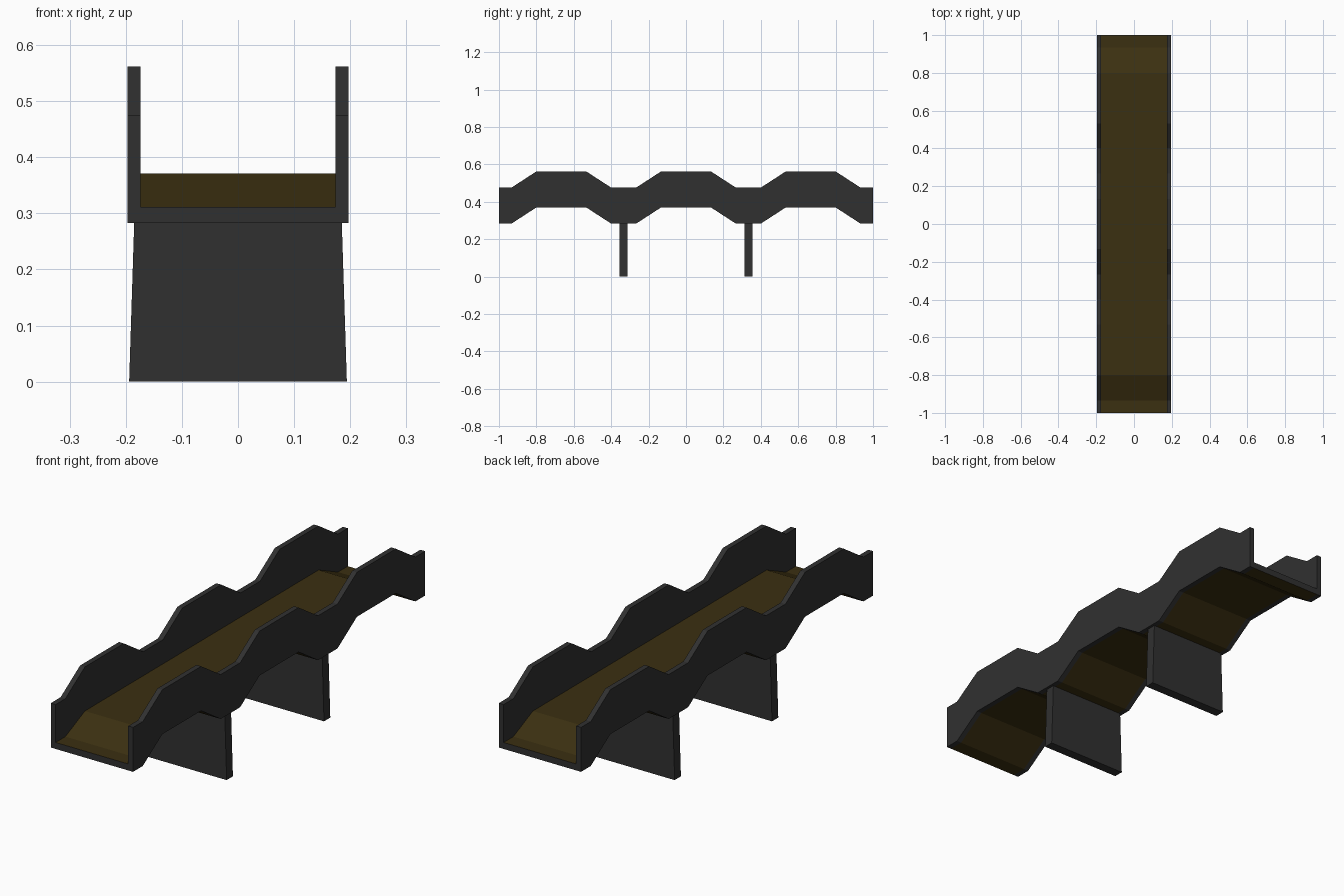
import bpy, bmesh

if "Cube" in bpy.data.objects:
    bpy.data.objects.remove(bpy.data.objects["Cube"])

def material(name, rgb):
    m = bpy.data.materials.new(name)
    m.diffuse_color = (*rgb, 1)
    m.use_nodes = True
    m.node_tree.nodes["Principled BSDF"].inputs["Base Color"].default_value = m.diffuse_color
    return m

dark = material("dark_grey", (0.030, 0.030, 0.030))
brown = material("dark_brown", (0.044, 0.029, 0.0055))

LOW, HIGH, WALL_H = 0.283, 0.3695, 0.1925
INNER, OUTER = 0.174, 0.197

# Wavy side profile: three humps along the length
wave = [(-1, LOW)]
for c in (-2 / 3, 0, 2 / 3):
    wave += [(c - 4 / 15, LOW), (c - 2 / 15, HIGH), (c + 2 / 15, HIGH), (c + 4 / 15, LOW)]
wave.append((1, LOW))

def make_object(name, bm, mats):
    bmesh.ops.recalc_face_normals(bm, faces=bm.faces)
    me = bpy.data.meshes.new(name)
    for m in mats:
        me.materials.append(m)
    # End faces of the deck take the second colour
    if len(mats) > 1:
        for f in bm.faces:
            f.material_index = 1 if abs(f.normal.y) > 0.9 else 0
    bm.to_mesh(me)
    bm.free()
    ob = bpy.data.objects.new(name, me)
    bpy.context.collection.objects.link(ob)
    return ob

def ribbon(name, bottom, top, x0, x1, mats):
    """Solid strip between two height lines sharing the same y stations."""
    bm = bmesh.new()
    rows = [[bm.verts.new(p) for p in ((x0, y, zb), (x1, y, zb), (x1, y, zt), (x0, y, zt))]
            for (y, zb), (_, zt) in zip(bottom, top)]
    for a, b in zip(rows, rows[1:]):
        for i in range(4):
            j = (i + 1) % 4
            bm.faces.new((a[i], a[j], b[j], b[i]))
    bm.faces.new(rows[0])
    bm.faces.new(rows[-1])
    return make_object(name, bm, mats)

# Side walls
wall_top = [(y, z + WALL_H) for y, z in wave]
for side, x0, x1 in (("left", -OUTER, -INNER), ("right", INNER, OUTER)):
    ribbon(side + "_wall", wave, wall_top, x0, x1, [dark])

# Deck: flat walkway with ramped ends, arched underside
deck_top = [(y, 0.371 if abs(y) < 0.85 else 0.311) for y, _ in wave]
ribbon("deck", wave, deck_top, -INNER, INNER, [brown, dark])

# Tapered support piers under the two valleys
for name, y in (("front_pier", -1 / 3), ("back_pier", 1 / 3)):
    bm = bmesh.new()
    bmesh.ops.create_cube(bm, size=1)
    for v in bm.verts:
        half = 0.185 if v.co.z > 0 else 0.194
        v.co = (half if v.co.x > 0 else -half, y + v.co.y * 0.043,
                LOW if v.co.z > 0 else 0)
    make_object(name, bm, [dark])
